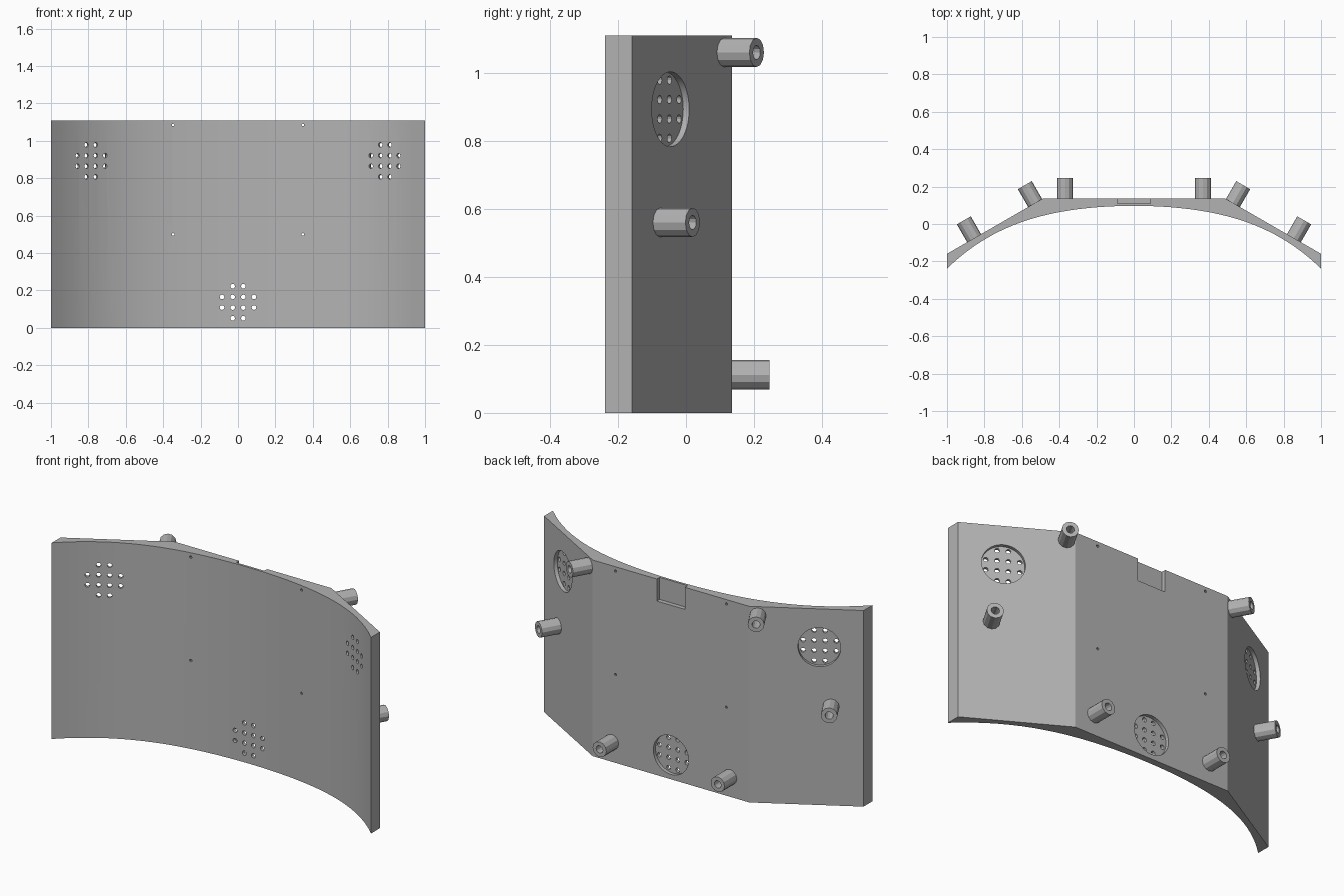
import bpy, bmesh, math
from mathutils import Matrix, Vector

if "Cube" in bpy.data.objects:
    bpy.data.objects.remove(bpy.data.objects["Cube"], do_unlink=True)

H = 1.11            # panel height
BACK = 0.135        # y of flat back
SEAM = 0.49         # x where the back folds
TILT = math.radians(30)

grey = bpy.data.materials.new("mid_grey")
grey.use_nodes = True
colour = (0.45, 0.45, 0.45, 1)
grey.diffuse_color = colour
grey.node_tree.nodes["Principled BSDF"].inputs["Base Color"].default_value = colour


def make_object(name, bm):
    bmesh.ops.recalc_face_normals(bm, faces=bm.faces)
    mesh = bpy.data.meshes.new(name)
    bm.to_mesh(mesh)
    bm.free()
    mesh.materials.append(grey)
    ob = bpy.data.objects.new(name, mesh)
    bpy.context.collection.objects.link(ob)
    return ob


def back_frame(x, z):
    """Matrix on the back surface at x, z; local z points outward."""
    side = 0 if abs(x) < SEAM else math.copysign(1, x)
    y = BACK - max(0, abs(x) - SEAM) * math.tan(TILT)
    n = Vector((side * math.sin(TILT), math.cos(side * TILT), 0))
    up = Vector((0, 0, 1))
    m = Matrix((up.cross(n), up, n)).transposed()
    m = Matrix((up.cross(n), n.cross(up.cross(n)), n)).transposed().to_4x4()
    return Matrix.Translation((x, y, z)) @ m


def add_cylinder(bm, frame, radius, low, high, sides, offset=(0, 0)):
    move = Matrix.Translation((*offset, (low + high) / 2))
    bmesh.ops.create_cone(bm, cap_ends=True, segments=sides, radius1=radius,
                          radius2=radius, depth=high - low, matrix=frame @ move)


def cut(target, bm):
    cutter = make_object("cutter", bm)
    cutter.hide_render = True
    mod = target.modifiers.new("cut", "BOOLEAN")
    mod.operation, mod.solver, mod.object = "DIFFERENCE", "EXACT", cutter
    bpy.context.view_layer.objects.active = target
    bpy.ops.object.modifier_apply(modifier=mod.name)
    bpy.data.objects.remove(cutter, do_unlink=True)


# Curved panel: concave front, three flat faces at the back
steps = 40
outline = []
for i in range(steps + 1):
    x = -1 + 2 * i / steps
    outline.append((x, 0.097 - 0.186 * x**2 - 0.149 * x**4))
edge_y = BACK - (1 - SEAM) * math.tan(TILT)
outline += [(1, edge_y), (SEAM, BACK), (-SEAM, BACK), (-1, edge_y)]
bm = bmesh.new()
base = bm.faces.new([bm.verts.new((x, y, 0)) for x, y in outline])
extruded = bmesh.ops.extrude_face_region(bm, geom=[base])["geom"]
bmesh.ops.translate(bm, vec=(0, 0, H),
                    verts=[g for g in extruded if isinstance(g, bmesh.types.BMVert)])
panel = make_object("curved_panel", bm)

# Round recesses and the top notch in the back
grilles = [back_frame(0, 0.137), back_frame(0.803, 0.893), back_frame(-0.803, 0.893)]
bm = bmesh.new()
for frame in grilles:
    add_cylinder(bm, frame, 0.11, -0.02, 0.05, 48)
notch = Matrix.Translation((0, BACK + 0.025, H)) @ Matrix.Diagonal((0.176, 0.1, 0.25, 1))
bmesh.ops.create_cube(bm, size=1, matrix=notch)
cut(panel, bm)

# Grille holes (four by four without corners) and small screw holes
bm = bmesh.new()
for frame in grilles:
    for i in range(4):
        for j in range(4):
            if i in (0, 3) and j in (0, 3):
                continue
            add_cylinder(bm, frame, 0.0125, -0.15, 0.05, 12,
                         ((i - 1.5) * 0.057, (j - 1.5) * 0.057))
for side in (-1, 1):
    for z in (0.5, 1.085):
        add_cylinder(bm, back_frame(side * 0.347, z), 0.007, -0.1, 0.05, 10)
cut(panel, bm)

# Hollow mounting posts, mirrored left and right
posts = {"lower": (0.37, 0.112), "upper": (0.529, 1.06), "outer": (0.855, 0.56)}
made = [panel]
for label, (x, z) in posts.items():
    for side, word in ((1, "left"), (-1, "right")):
        frame = back_frame(side * x, z)
        bm = bmesh.new()
        add_cylinder(bm, frame, 0.043, -0.005, 0.11, 12)
        post = make_object(f"{label}_post_{word}", bm)
        bm = bmesh.new()
        add_cylinder(bm, frame, 0.021, 0.005, 0.15, 12)
        cut(post, bm)
        made.append(post)

# Smooth only the gentle front curve; posts stay faceted
bpy.ops.object.select_all(action="DESELECT")
panel.select_set(True)
bpy.context.view_layer.objects.active = panel
bpy.ops.object.shade_smooth_by_angle(angle=math.radians(15))
